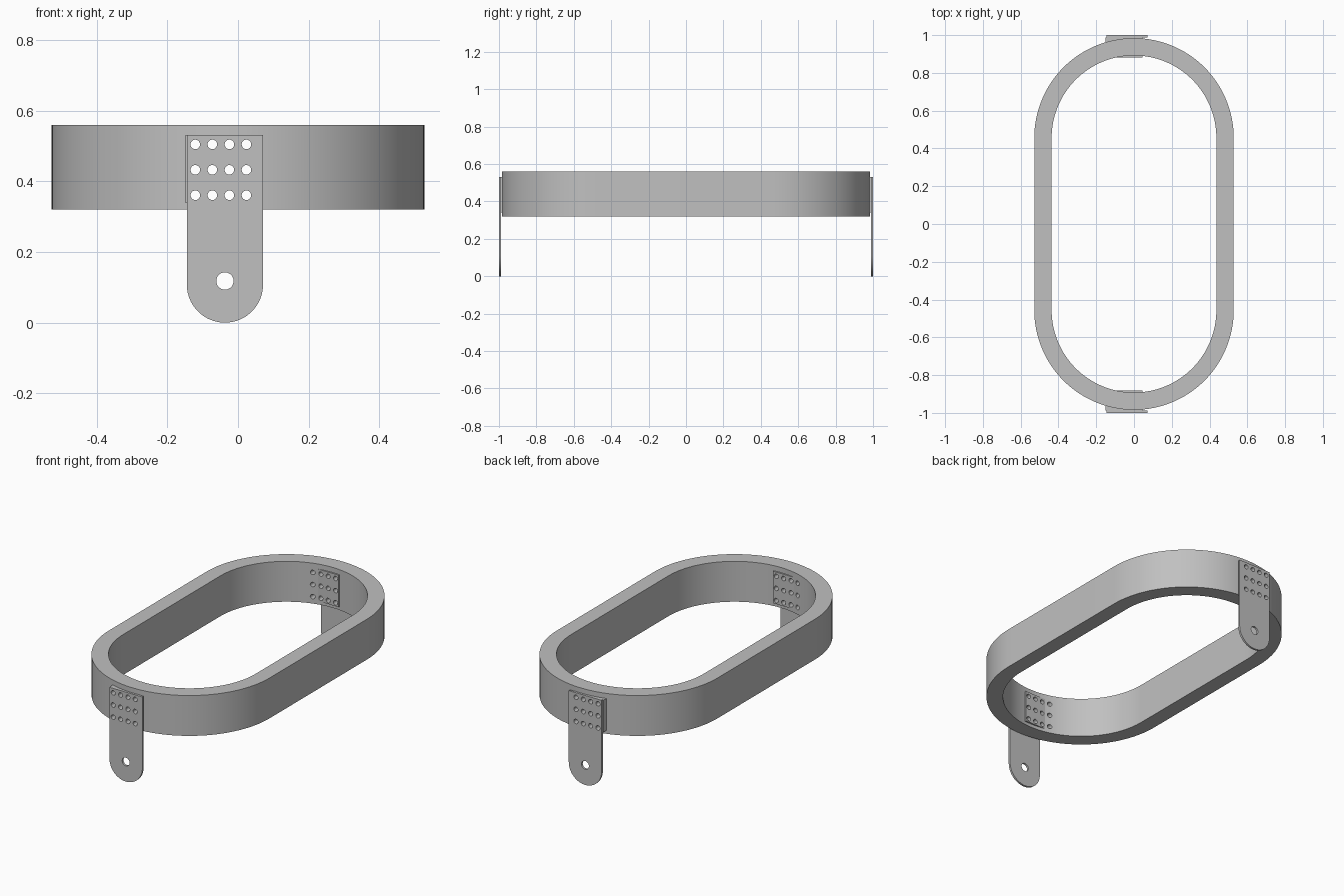
import bpy, bmesh
from math import sin, cos, pi

if "Cube" in bpy.data.objects:
    bpy.data.objects.remove(bpy.data.objects["Cube"])

metal = bpy.data.materials.new("grey_metal")
metal.use_nodes = True
GREY = (0.53, 0.53, 0.53, 1)
metal.diffuse_color = GREY
metal.node_tree.nodes["Principled BSDF"].inputs["Base Color"].default_value = GREY


def arc(cx, cy, r, start, end, steps):
    angles = [start + (end - start) * i / steps for i in range(steps + 1)]
    return [(cx + r * cos(a), cy + r * sin(a)) for a in angles]


def add_prism(bm, outline, y0, y1):
    """Extrude an x-z outline from y0 to y1."""
    face = bm.faces.new([bm.verts.new((x, y0, z)) for x, z in outline])
    ext = bmesh.ops.extrude_face_region(bm, geom=[face], use_keep_orig=True)
    verts = [v for v in ext["geom"] if isinstance(v, bmesh.types.BMVert)]
    bmesh.ops.translate(bm, verts=verts, vec=(0, y1 - y0, 0))


def make_object(name, bm):
    bmesh.ops.recalc_face_normals(bm, faces=bm.faces[:])
    mesh = bpy.data.meshes.new(name)
    bm.to_mesh(mesh)
    bm.free()
    mesh.materials.append(metal)
    obj = bpy.data.objects.new(name, mesh)
    bpy.context.collection.objects.link(obj)
    return obj


def prism(name, outline, y0, y1):
    bm = bmesh.new()
    add_prism(bm, outline, y0, y1)
    return make_object(name, bm)


# Oval band: matching outer and inner loops joined into a closed wall
HALF_STRAIGHT = 0.456


def stadium(r):
    return (arc(0, HALF_STRAIGHT, r, 0, pi, 64)
            + arc(0, -HALF_STRAIGHT, r, pi, 2 * pi, 64))


bm = bmesh.new()
section = [(0.528, 0.32), (0.528, 0.56), (0.436, 0.56), (0.436, 0.32)]
loops = [[bm.verts.new((x, y, z)) for x, y in stadium(r)] for r, z in section]
for k in range(4):
    a, b = loops[k], loops[(k + 1) % 4]
    for i in range(len(a)):
        j = (i + 1) % len(a)
        bm.faces.new((a[i], a[j], b[j], b[i]))
parts = [make_object("oval_band", bm)]

# Hanging tabs and the rivet pads that pass through the band
LEFT, RIGHT, TOP = -0.145, 0.071, 0.532
MID, RADIUS = (LEFT + RIGHT) / 2, (RIGHT - LEFT) / 2
tab_outline = [(RIGHT, TOP), (LEFT, TOP)] + arc(MID, RADIUS, RADIUS, pi, 2 * pi, 40)
pad_outline = [(-0.15, 0.34), (0.045, 0.34), (0.045, 0.53), (-0.15, 0.53)]
for side, s in (("front", -1), ("back", 1)):
    parts.append(prism(side + "_tab", tab_outline, s * 0.988, s * 1.0))
    parts.append(prism(side + "_rivet_pad", pad_outline, s * 0.882, s * 0.988))

# Rivet holes and pivot hole, drilled straight through
bm = bmesh.new()
holes = [(-0.121 + 0.0483 * i, 0.361 + 0.072 * j, 0.0135)
         for i in range(4) for j in range(3)] + [(MID, 0.118, 0.0245)]
for x, z, r in holes:
    add_prism(bm, arc(x, z, r, 0, 2 * pi, 32)[:-1], -1.1, 1.1)
cutter = make_object("hole_cutter", bm)
cutter.hide_render = True

for obj in parts:
    mod = obj.modifiers.new("holes", 'BOOLEAN')
    mod.operation, mod.solver, mod.object = 'DIFFERENCE', 'EXACT', cutter
    bpy.context.view_layer.update()
    evaluated = obj.evaluated_get(bpy.context.evaluated_depsgraph_get())
    drilled = bpy.data.meshes.new_from_object(evaluated)
    obj.modifiers.clear()
    obj.data = drilled
bpy.data.objects.remove(cutter)

# Smooth curves with crisp edges
bpy.ops.object.select_all(action='DESELECT')
for obj in parts:
    obj.select_set(True)
bpy.context.view_layer.objects.active = parts[0]
bpy.ops.object.shade_smooth_by_angle()
